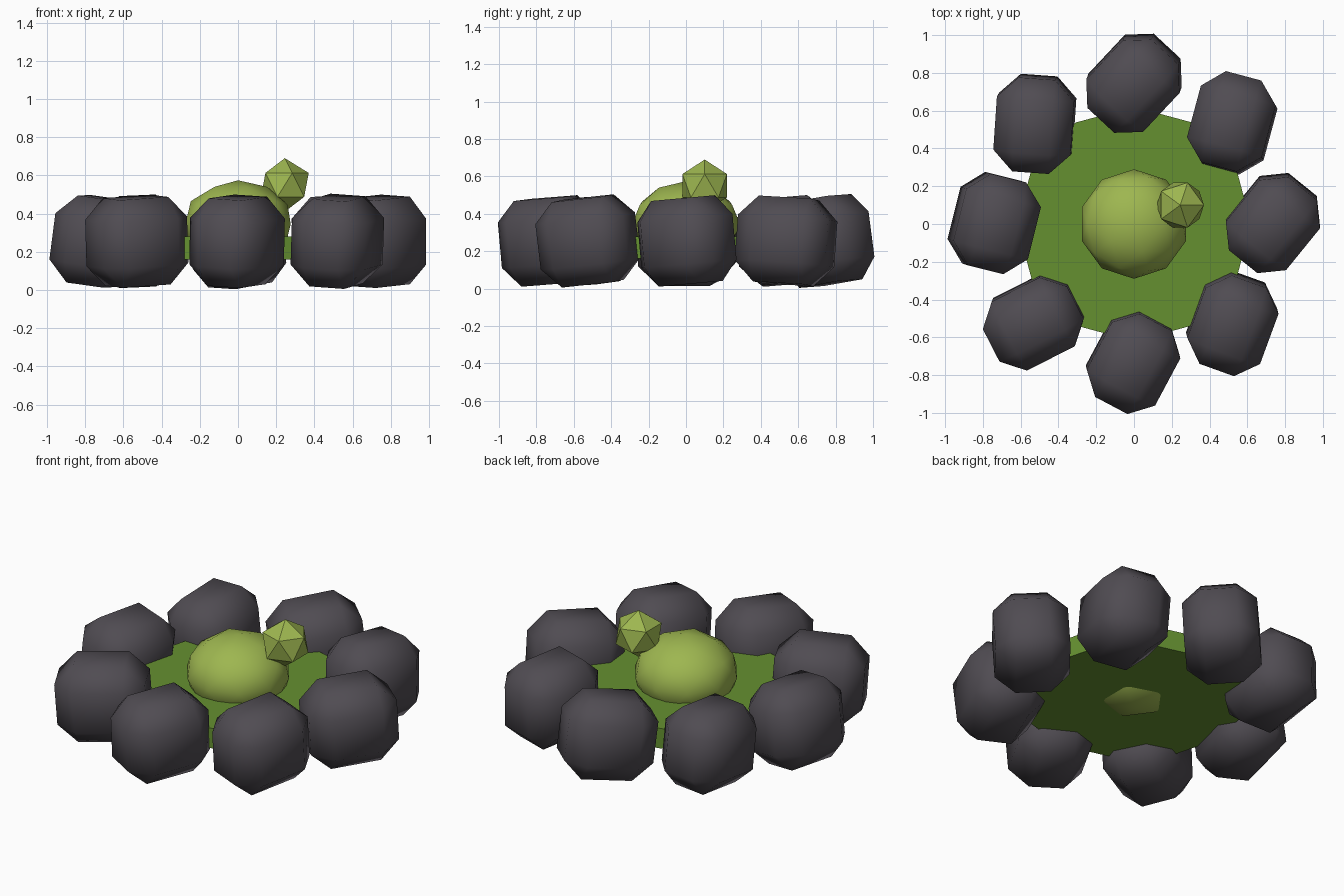
import bpy, math
from mathutils import Vector, Matrix

if "Cube" in bpy.data.objects:
    bpy.data.objects.remove(bpy.data.objects["Cube"])


def material(name, rgb):
    m = bpy.data.materials.new(name)
    m.diffuse_color = (*rgb, 1)
    m.use_nodes = True
    m.node_tree.nodes["Principled BSDF"].inputs["Base Color"].default_value = m.diffuse_color
    return m


STONE = material("stone_grey", (0.08, 0.072, 0.085))
POOL = material("pool_green", (0.13, 0.28, 0.03))
BUBBLE = material("bubble_green", (0.34, 0.47, 0.08))


def finish(name, mat):
    ob = bpy.context.object
    ob.name = name
    ob.data.materials.append(mat)
    return ob


# Ring of chamfered stones: x, y, yaw of the long axis, lean of the top (x, y)
stones = [
    (0.00, 0.745, 47, -0.05, -0.13),
    (0.52, 0.535, 75, -0.04, 0.07),
    (0.735, 0.005, 51, 0.0, -0.09),
    (0.52, -0.525, 70, 0.03, -0.12),
    (-0.005, -0.73, 62, 0.02, -0.09),
    (-0.53, -0.52, 27, -0.03, -0.08),
    (-0.74, 0.005, 76, 0.13, -0.04),
    (-0.525, 0.53, 86, -0.05, -0.08),
]
for i, (x, y, yaw, lx, ly) in enumerate(stones):
    bpy.ops.mesh.primitive_cube_add(size=1)
    ob = finish(f"stone_{i + 1}", STONE)
    ob.data.transform(Matrix.Diagonal((0.50, 0.41, 0.46, 1)))
    bev = ob.modifiers.new("chamfer", 'BEVEL')
    bev.width = 0.108
    bev.segments = 1
    bpy.ops.object.modifier_apply(modifier=bev.name)
    bpy.ops.object.shade_smooth_by_angle(angle=math.radians(45))
    lean = Vector((0, 0, 1)).rotation_difference(Vector((lx, ly, 1))).to_matrix().to_4x4()
    ob.matrix_world = (Matrix.Translation((x, y, 0.255)) @ lean
                       @ Matrix.Rotation(math.radians(yaw), 4, 'Z'))

# Twelve-sided liquid disc
bpy.ops.mesh.primitive_cylinder_add(vertices=12, radius=0.62, depth=0.12,
                                    location=(0, 0, 0.22))
finish("pool_disc", POOL)

# Large smooth bubble, flattened
bpy.ops.mesh.primitive_ico_sphere_add(subdivisions=2, radius=0.29, location=(0, 0, 0.345))
big = finish("large_bubble", BUBBLE)
big.scale = (1, 1, 0.79)
bpy.ops.object.shade_smooth()

# Small faceted bubble
bpy.ops.mesh.primitive_ico_sphere_add(subdivisions=1, radius=0.14, location=(0.245, 0.1, 0.55))
finish("small_bubble", BUBBLE)
